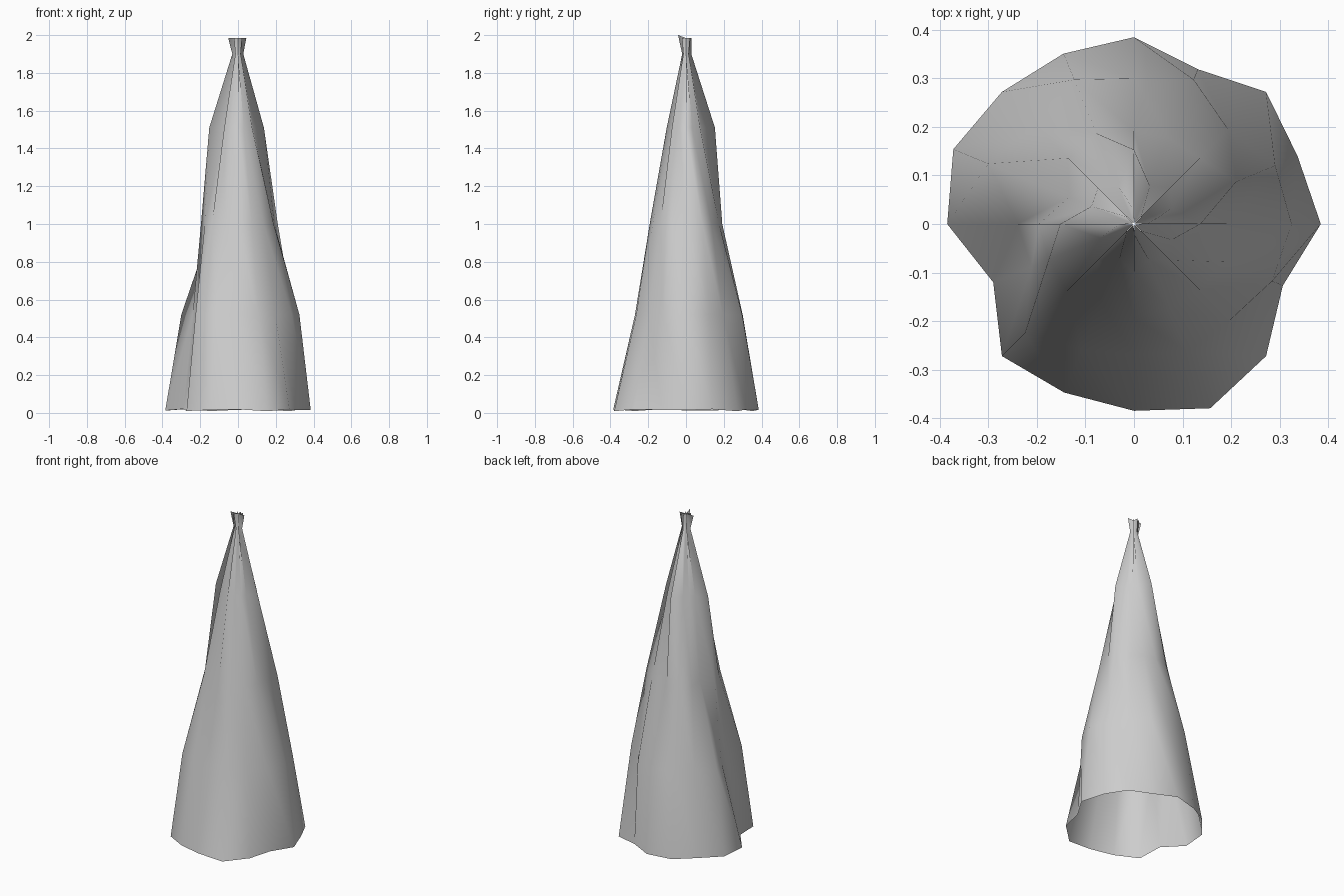
import bpy, bmesh
from math import cos, sin, tau

cube = bpy.data.objects.get("Cube")
if cube:
    bpy.data.objects.remove(cube)

cloth = bpy.data.materials.new("plain grey cloth")
cloth.use_nodes = True
GREY = (0.62, 0.62, 0.62, 1)
cloth.diffuse_color = GREY
cloth.node_tree.nodes["Principled BSDF"].inputs["Base Color"].default_value = GREY

# Fold radii in thousandths, anticlockwise from the model's left, per height
RINGS = [
    (0.015, "385 365 385 345 385 380 385 403 385 314 385 376 385 411 385 332"),
    (0.52, "325 315 275 322 300 322 285 325 240 228 318 280 270 285 280 308"),
    (1.00, "192 228 192 190 192 202 192 145 196 190 195 175 192 190 192 204"),
    (1.51, "137 85 105 85 153 85 105 95 152 75 103 78 102 80 105 85"),
    (1.90, "28 3 20 3 28 3 20 3 30 3 20 3 20 3 20 3"),
    (1.985, "44 2 30 2 30 2 30 2 52 2 30 2 42 2 30 2"),
]


def add_ring(bm, z, folds):
    radii = [int(f) / 1000 for f in folds.split()]
    n = len(radii)
    ring = []
    for i, r in enumerate(radii):
        a = tau * i / n
        ring.append(bm.verts.new((r * cos(a), r * sin(a), z)))
    return ring


# Draped cloth, open at the hem and gathered into a star at the tip
bm = bmesh.new()
rings = [add_ring(bm, z, folds) for z, folds in RINGS]
for i, v in enumerate(rings[0]):
    v.co.z += 0.006 * sin(i * 2.3)
rings[-1][12].co.z += 0.015
for low, high in zip(rings, rings[1:]):
    for i in range(len(low)):
        j = (i + 1) % len(low)
        bm.faces.new((low[i], low[j], high[i]))
        bm.faces.new((low[j], high[j], high[i]))
for face in bm.faces:
    face.smooth = True

mesh = bpy.data.meshes.new("draped_cloth")
bm.to_mesh(mesh)
bm.free()
mesh.materials.append(cloth)
obj = bpy.data.objects.new("draped_cloth", mesh)
bpy.context.collection.objects.link(obj)
